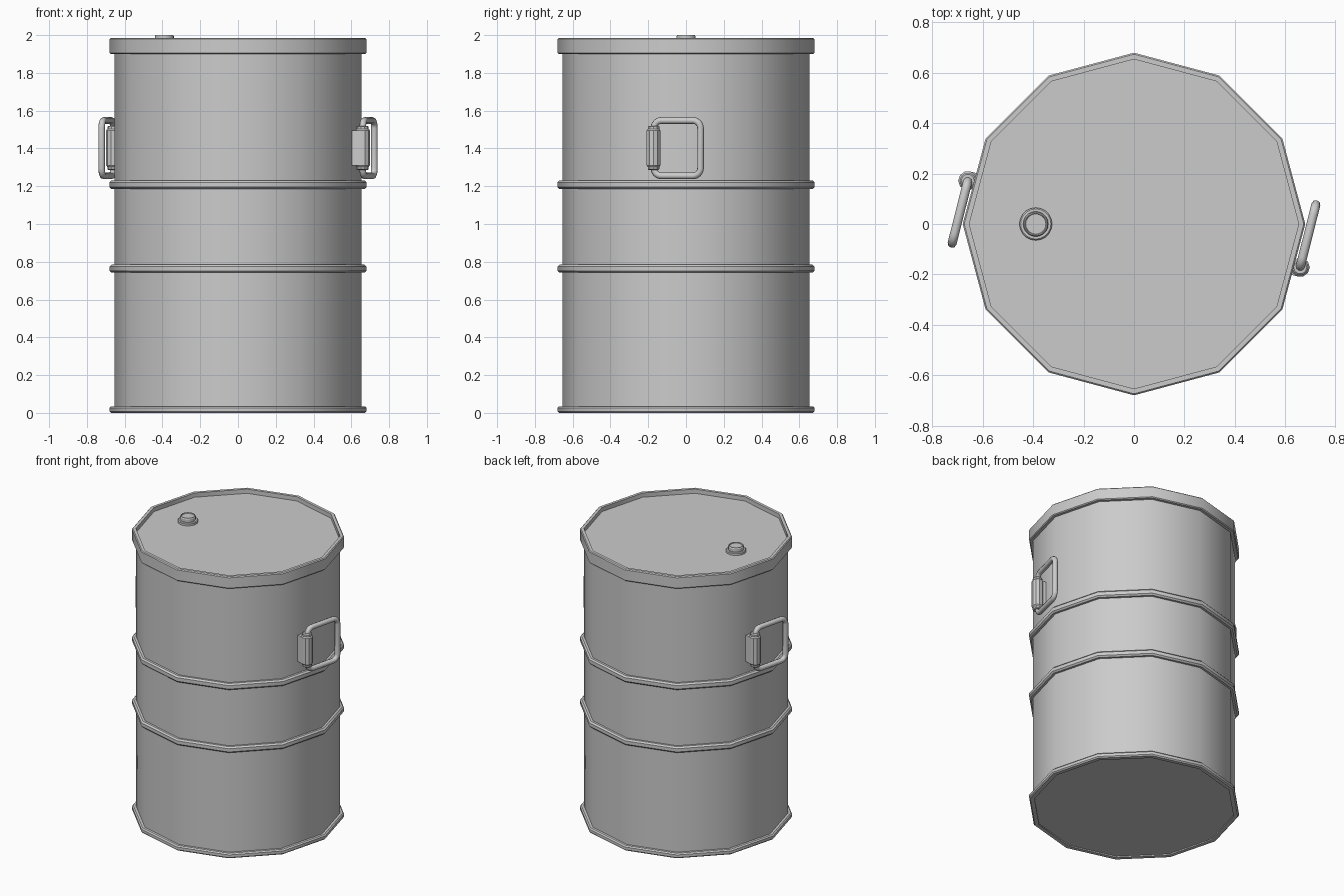
import bpy, bmesh, math
from mathutils import Vector

if "Cube" in bpy.data.objects:
    bpy.data.objects.remove(bpy.data.objects["Cube"])


def finish(obj, angle=32):
    bpy.ops.object.select_all(action='DESELECT')
    obj.select_set(True)
    bpy.context.view_layer.objects.active = obj
    bpy.ops.object.shade_smooth_by_angle(angle=math.radians(angle))
    return obj


def lathe(name, profile, sides, loc=(0, 0, 0), closed=False):
    """Revolve (radius, z) points about z; open ends are capped."""
    bm = bmesh.new()
    rings = []
    for r, z in profile:
        rings.append([bm.verts.new((r * math.cos(2 * math.pi * i / sides),
                                    r * math.sin(2 * math.pi * i / sides), z))
                      for i in range(sides)])
    pairs = list(zip(rings, rings[1:]))
    if closed:
        pairs.append((rings[-1], rings[0]))
    for a, b in pairs:
        for i in range(sides):
            j = (i + 1) % sides
            bm.faces.new((a[i], a[j], b[j], b[i]))
    if not closed:
        bm.faces.new(rings[0][::-1])
        bm.faces.new(rings[-1])
    bmesh.ops.recalc_face_normals(bm, faces=bm.faces)
    mesh = bpy.data.meshes.new(name)
    bm.to_mesh(mesh)
    bm.free()
    obj = bpy.data.objects.new(name, mesh)
    obj.location = loc
    bpy.context.collection.objects.link(obj)
    return finish(obj)


def band(name, z0, z1, chamfer, inner=0.645, outer=0.68):
    """Chamfered hoop around the drum."""
    c = chamfer
    return lathe(name, [(inner, z0), (outer - c, z0), (outer, z0 + c),
                        (outer, z1 - c), (outer - c, z1), (inner, z1)], 12, closed=True)


# Drum body with recessed lid, and its hoops
lathe("drum_body", [(0.655, 0.008), (0.655, 1.955)], 12)
band("bottom_rim", 0.0, 0.035, 0.008)
band("lower_hoop", 0.742, 0.785, 0.01)
band("upper_hoop", 1.185, 1.23, 0.01)
band("top_rim", 1.90, 1.985, 0.006, inner=0.654)

# Filler cap on the lid
lathe("filler_cap", [(0.065, 1.95), (0.065, 1.968), (0.06, 1.973), (0.05, 1.973),
                     (0.05, 1.994), (0.046, 2.0), (0.042, 2.0), (0.04, 1.994)],
      20, loc=(-0.39, 0, 0))


def handle(side, turn):
    # Hinge barrel with stepped ends
    px, py = 0.66, -0.172
    hinge = lathe(side + "_hinge",
                  [(0.026, 1.285), (0.032, 1.29), (0.032, 1.302), (0.038, 1.31),
                   (0.038, 1.495), (0.032, 1.503), (0.032, 1.515), (0.026, 1.52)], 10,
                  loc=(px, py, 0))
    # Mounting tongue that joins hinge and drum
    bpy.ops.mesh.primitive_cube_add(size=1, location=(0.63, py, 1.4025))
    tongue = bpy.context.object
    tongue.name = side + "_hinge_plate"
    tongue.scale = (0.06, 0.06, 0.185)
    tongue.rotation_euler.z = math.radians(-15)

    # Swinging rod: rounded rectangle in a vertical plane
    start = Vector((0.66, -0.17, 0))
    end = Vector((0.722, 0.077, 0))
    length, z0, z1, rad = (end - start).length, 1.255, 1.548, 0.04
    direction = (end - start).normalized()
    corners = [(length - rad, z1 - rad, 0), (rad, z1 - rad, 90),
               (rad, z0 + rad, 180), (length - rad, z0 + rad, 270)]
    path = []
    for u, z, a0 in corners:
        for k in range(5):
            a = math.radians(a0 + k * 22.5)
            path.append(start + direction * (u + rad * math.cos(a))
                        + Vector((0, 0, z + rad * math.sin(a))))
    curve = bpy.data.curves.new(side + "_handle", 'CURVE')
    curve.dimensions = '3D'
    curve.bevel_depth = 0.018
    curve.bevel_resolution = 2
    spline = curve.splines.new('POLY')
    spline.points.add(len(path) - 1)
    for p, co in zip(spline.points, path):
        p.co = (*co, 1)
    spline.use_cyclic_u = True
    rod = bpy.data.objects.new(side + "_handle", curve)
    bpy.context.collection.objects.link(rod)
    bpy.ops.object.select_all(action='DESELECT')
    rod.select_set(True)
    bpy.context.view_layer.objects.active = rod
    bpy.ops.object.convert(target='MESH')
    rod = finish(bpy.context.object, 50)

    # Spin the set around the drum axis
    for obj in (hinge, tongue, rod):
        obj.location.x *= math.cos(turn)
        obj.location.y *= math.cos(turn)
        obj.rotation_euler.z += turn


# Two handles, half a turn apart
handle("right", 0.0)
handle("left", math.pi)
